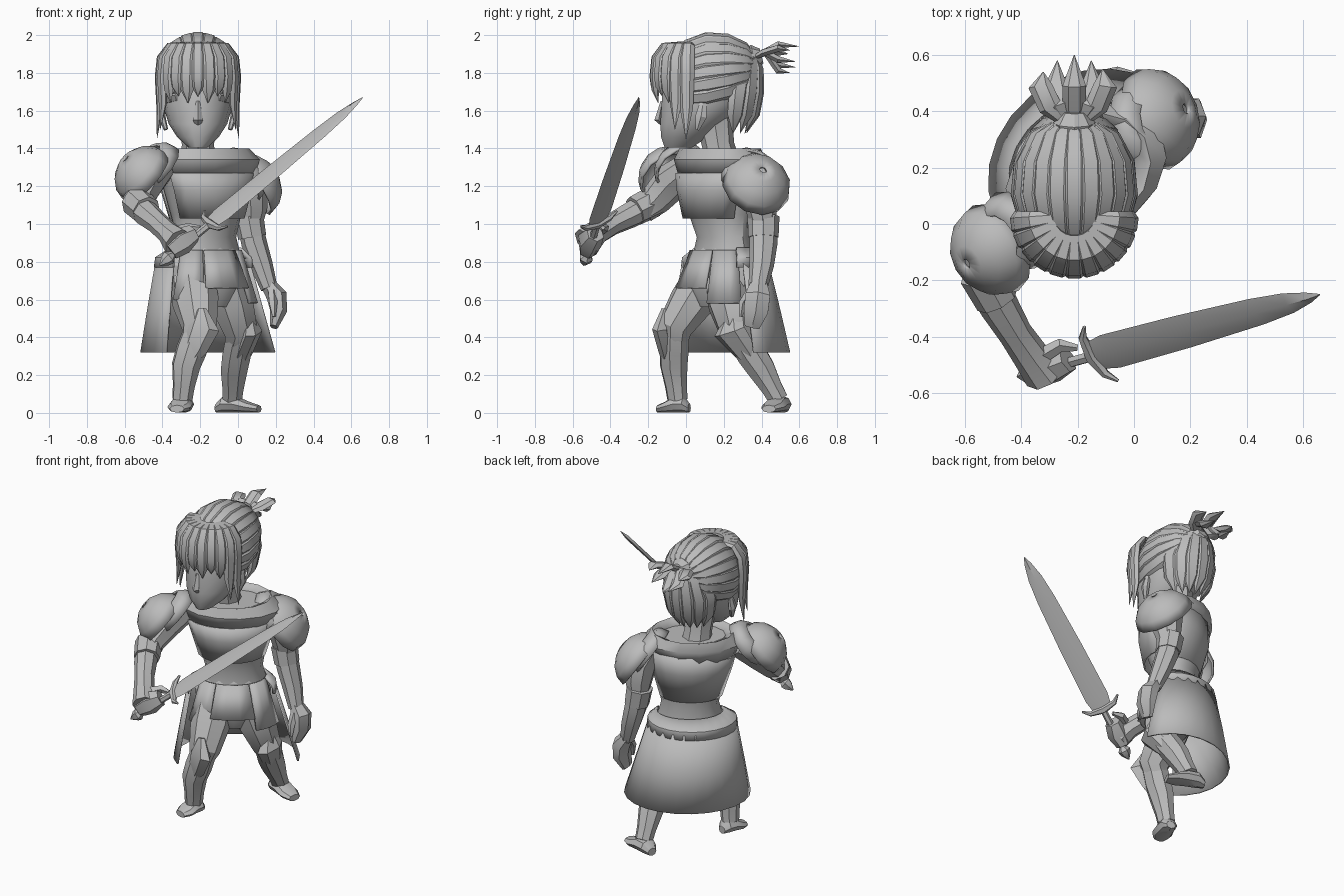
import bpy, bmesh, math
from math import sin, cos, radians
from mathutils import Vector

cube = bpy.data.objects.get("Cube")
if cube:
    bpy.data.objects.remove(cube, do_unlink=True)

grey = bpy.data.materials.new("plain_grey")
grey.use_nodes = True
COLOUR = (0.5, 0.5, 0.5, 1)
grey.diffuse_color = COLOUR
grey.node_tree.nodes["Principled BSDF"].inputs["Base Color"].default_value = COLOUR
UP = Vector((0, 0, 1))
parts = []


def finish(name, bm, thick=0):
    bmesh.ops.remove_doubles(bm, verts=bm.verts, dist=0.0005)
    bmesh.ops.recalc_face_normals(bm, faces=bm.faces)
    mesh = bpy.data.meshes.new(name)
    bm.to_mesh(mesh)
    bm.free()
    mesh.materials.append(grey)
    ob = bpy.data.objects.new(name, mesh)
    bpy.context.collection.objects.link(ob)
    if thick:
        mod = ob.modifiers.new("thickness", 'SOLIDIFY')
        mod.thickness = thick
        mod.offset = 0
    parts.append(ob)
    return ob


def sweep(name, rows, side=(1, 0, 0), axis=None, n=8, arc=None, thick=0):
    """Skin elliptical sections (x, y, z, width, depth) along a path."""
    bm, rings = bmesh.new(), []
    pts = [Vector(r[:3]) for r in rows]
    a0, a1 = arc or (0, 360)
    count = n + 1 if arc else n
    for i, r in enumerate(rows):
        t = axis or (pts[min(i + 1, len(pts) - 1)] - pts[max(i - 1, 0)]).normalized()
        u = Vector(side)
        u = (u - t * u.dot(t)).normalized()
        v = t.cross(u)
        ring = []
        for j in range(count):
            a = radians(a0 + (a1 - a0) * j / n)
            ring.append(bm.verts.new(pts[i] + u * r[3] * cos(a) + v * r[4] * sin(a)))
        rings.append(ring)
    for p, q in zip(rings, rings[1:]):
        for j in range(n):
            k = (j + 1) % count
            bm.faces.new((p[j], p[k], q[k], q[j]))
    if not arc:
        bm.faces.new(rings[0])
        bm.faces.new(rings[-1])
    return finish(name, bm, thick)


def lock(name, path, side, width, depth=0.022, n=6):
    """A flattened strand of hair that ends in a point."""
    last = len(path) - 1
    taper = [0.55 + 0.45 * sin(math.pi * i / last) if i < last else 0.03 for i in range(last + 1)]
    return sweep(name, [(*p, width * k, depth * k) for p, k in zip(path, taper)], side, n=n)


def dome(name, centre, axis, radius, height, stops=(0, 22, 45, 68, 84)):
    """Armour shell around an outward axis."""
    a = Vector(axis).normalized()
    rows = [(*(Vector(centre) + a * height * sin(radians(s))),
             radius * cos(radians(s)), radius * cos(radians(s))) for s in stops]
    return sweep(name, rows, (0, 0, 1), a, 12, (0, 360), 0.014)


def yaw(deg):
    return (cos(radians(deg)), sin(radians(deg)), 0)


# Torso, turned so the right shoulder leads
sweep("torso", [(-.17, .2, .80, .21, .15), (-.17, .2, .93, .175, .125), (-.17, .19, 1.05, .2, .16),
                (-.17, .18, 1.18, .24, .19), (-.17, .18, 1.3, .27, .18), (-.18, .18, 1.37, .2, .14)],
      yaw(35), UP, 14)
sweep("chest_plate", [(-.17, .18, 1.03, .205, .185), (-.17, .18, 1.18, .25, .21),
                      (-.17, .18, 1.27, .28, .205)], yaw(35), UP, 8, (195, 345), .012)
sweep("back_plate", [(-.17, .19, .98, .19, .14), (-.17, .18, 1.18, .25, .2),
                     (-.17, .18, 1.3, .28, .2)], yaw(35), UP, 8, (15, 165), .012)
sweep("collar", [(-.17, .18, 1.26, .27, .195), (-.17, .18, 1.34, .3, .215),
                 (-.18, .18, 1.395, .25, .2), (-.18, .18, 1.36, .19, .14)],
      yaw(30), UP, 14, (0, 360), .01)

# Hips, belt, hanging plates and rear skirt
sweep("hips", [(-.15, .17, .56, .13, .1), (-.16, .18, .66, .22, .16), (-.17, .19, .78, .23, .17),
               (-.17, .2, .88, .18, .13)], yaw(35), UP, 12)
sweep("belt", [(-.18, .19, .77, .27, .235), (-.18, .19, .82, .265, .225),
               (-.17, .2, .87, .2, .15)], yaw(35), UP, 14, (-20, 200), .015)
sweep("skirt", [(-.15, .2, .32, .38, .33), (-.165, .195, .55, .325, .285),
                (-.18, .19, .8, .265, .23)], yaw(35), UP, 14, (-12, 200), .01)
for label, start, end, low in (("right", 198, 238, .6), ("middle", 240, 298, .66), ("left", 300, 346, .58)):
    sweep(label + "_hip_plate", [(-.16, .18, low, .28, .21), (-.17, .19, .86, .2, .145)],
          yaw(35), UP, 3, (start, end), .014)

# Legs: thigh, knee guard, shin and foot
LEGS = {
    "right": ((-.24, .1, .7), (-.205, -.06, .45), (-.275, -.065, .25), (-.295, -.045, .07), -105),
    "left": ((-.07, .21, .7), (.015, .27, .43), (-.02, .4, .23), (-.03, .49, .07), -20),
}
for label, (hip, knee, calf, ankle, heading) in LEGS.items():
    h, k, c, a = map(Vector, (hip, knee, calf, ankle))
    toe = Vector(yaw(heading))
    across = Vector(yaw(heading + 90))
    sweep(label + "_thigh", [(*h, .12, .12), (*h.lerp(k, .45), .125, .12), (*k, .095, .095),
                             (*k.lerp(c, .35), .075, .075)], across)
    sweep(label + "_shin", [(*k.lerp(c, .1), .08, .08), (*c.lerp(k, .4), .085, .08), (*c, .078, .075),
                            (*c.lerp(a, .6), .06, .06), (*a, .055, .055)], across)
    front = Vector((.02, -.07, 0)) if label == "right" else Vector((.06, -.04, 0))
    sweep(label + "_knee_guard", [(*(k + front * .7 + UP * .1), .025, .02), (*(k + front), .09, .045),
                                  (*(k.lerp(c, .55) + front * .6), .07, .04),
                                  (*(c + front * .5), .02, .02)], across, n=6)
    size = .72 if label == "right" else 1
    foot = [(-.09, .03, .025), (-.05, .055, .045), (.02, .06, .045), (.09, .065, .03), (.15, .04, .02)]
    sweep(label + "_foot", [(*(Vector((a.x, a.y, rz + .001)) + toe * s * size), w, rz)
                            for s, w, rz in foot], across, toe)

# Arms
sweep("left_upper_arm", [(0, .34, 1.31, .08, .08), (.06, .38, 1.2, .1, .1), (.07, .4, 1.08, .085, .085),
                         (.065, .41, .98, .06, .06)])
sweep("left_forearm", [(.06, .41, 1.02, .065, .07), (.085, .41, .9, .068, .075), (.125, .4, .78, .06, .065),
                       (.165, .38, .66, .045, .05)])
sweep("left_cuff", [(.055, .41, 1.04, .08, .085), (.075, .41, .93, .075, .08)], n=8)
sweep("left_hand", [(.16, .385, .68, .04, .05), (.205, .38, .62, .055, .075), (.215, .37, .54, .045, .075),
                    (.19, .35, .455, .022, .045)], n=6)
sweep("left_thumb", [(.18, .34, .64, .025, .025), (.185, .3, .58, .024, .022), (.19, .29, .51, .01, .01)], n=5)
sweep("right_upper_arm", [(-.4, .03, 1.31, .08, .08), (-.48, -.07, 1.23, .1, .1),
                          (-.525, -.16, 1.13, .085, .085), (-.51, -.23, 1.07, .07, .07)], n=8)
sweep("right_forearm", [(-.53, -.2, 1.1, .07, .07), (-.48, -.29, 1.05, .07, .07), (-.42, -.39, 1.0, .06, .06),
                        (-.365, -.47, .95, .06, .065), (-.32, -.53, .9, .085, .075)], UP)
sweep("right_cuff", [(-.54, -.17, 1.12, .085, .085), (-.485, -.27, 1.07, .08, .08)], UP)
sweep("right_fist", [(-.36, -.52, .86, .055, .05), (-.3, -.51, .91, .075, .065),
                     (-.235, -.48, .95, .05, .05)], UP, n=6)
sweep("right_thumb", [(-.33, -.47, .96, .03, .03), (-.26, -.43, .98, .025, .025),
                      (-.2, -.44, .98, .012, .012)], UP, n=5)

# Shoulder armour: large shell and a smaller plate toward the neck
for label, centre, axis, r in (("left", (.065, .37, 1.2), (.75, .25, .55), .18),
                               ("right", (-.49, -.085, 1.25), (-.65, -.35, .6), .165)):
    dome(label + "_shoulder_guard", centre, axis, r, .15)
    inner = Vector(centre) + (Vector((-.17, .2, 1.3)) - Vector(centre)) * .22 + UP * .03
    dome(label + "_shoulder_plate", inner, axis, r * .88, .12, (0, 25, 50))

# Sword
tip, guard = Vector((.66, -.25, 1.67)), Vector((-.15, -.47, 1.0))
along = (tip - guard).normalized()
edge = Vector((.5, -.8, -.34))
BLADE = [(.02, .06), (.08, .072), (.4, .068), (.72, .056), (.86, .043), (.95, .022), (1, .002)]
sweep("blade", [(*guard.lerp(tip, s), w, min(.012, w)) for s, w in BLADE], edge, along, 4)
GUARD = [(-.12, .045, .006), (-.08, .01, .016), (0, 0, .026), (.08, .01, .016), (.12, .045, .006)]
sweep("cross_guard", [(*(guard + edge * s + along * lift), w, w) for s, lift, w in GUARD], along, n=6)
sweep("grip", [(*(guard - along * s), .02, .02) for s in (0, .29)], edge, n=6)
sweep("pommel", [(*(guard - along * s), w, w) for s, w in ((.26, .02), (.285, .038), (.31, .032), (.35, .004))],
      edge, n=6)

# Head
HX = -.212
sweep("neck", [(HX, .2, 1.28, .1, .1), (HX, .17, 1.42, .085, .085), (HX, .15, 1.55, .1, .1)], n=8)
sweep("head", [(HX, -.04, 1.405, .05, .075), (HX, -.01, 1.46, .11, .125), (HX, .03, 1.53, .155, .17),
               (HX, .09, 1.63, .185, .225), (HX, .11, 1.76, .19, .235), (HX, .12, 1.88, .16, .2),
               (HX, .12, 1.955, .08, .11)], axis=UP, n=14)
sweep("nose", [(HX, -.125, 1.65, .012, .01), (HX, -.145, 1.55, .026, .022), (HX, -.13, 1.525, .016, .008)],
      axis=UP, n=4)
for s in (-1, 1):
    sweep("ear", [(HX + s * .17, .06, 1.5, .012, .012), (HX + s * .19, .08, 1.57, .018, .035),
                  (HX + s * .18, .09, 1.64, .012, .02)], n=6)

# Swept-back hair: strands gathered at the bun
for i in range(15):
    a = radians(-112 + 16 * i)
    path = []
    for th in (35, 60, 85, 110, 135, 158):
        t, s = th / 160, sin(radians(th))
        path.append((HX + .205 * sin(a) * s, .13 - .26 * cos(radians(th)),
                     1.7 + .12 * t + (.28 - .09 * t) * cos(a) * s))
    lock("swept_strand", path, (cos(a), 0, -sin(a)), .05, .024)

# Fringe and long side strands
for i in range(11):
    s = (i - 5) / 5
    b = radians(82 * s)
    outer = abs(s) > .75
    low = 1.45 + .05 * (abs(s) < .9) if outer else 1.64 + .035 * (i % 2)

    def spot(r, z):
        return (HX + r * 1.02 * sin(b), .03 - r * cos(b), z)
    lock("fringe_strand", [spot(.07, 1.955), spot(.15, 1.945), spot(.195, 1.88), spot(.205, 1.78),
                           spot(.2, (1.78 + low) / 2), spot(.185 + .03 * outer, low)],
         yaw(math.degrees(b)), .044, .022)

# Hanging hair at the nape
for i in range(7):
    b = radians(-66 + 22 * i)
    x, y = sin(b), cos(b)
    lock("nape_strand", [(HX + .06 * x, .33 + .03 * y, 1.9), (HX + .13 * x, .24 + .15 * y, 1.82),
                         (HX + .17 * x, .2 + .19 * y, 1.7), (HX + .15 * x, .19 + .18 * y, 1.58),
                         (HX + .1 * x, .2 + .12 * y, 1.48)], (y, -x, 0), .055, .028)

# Bun and tail
sweep("hair_tie", [(HX, .32, 1.87, .06, .06), (HX, .36, 1.88, .075, .07), (HX, .4, 1.89, .045, .04)], n=8)
for dx, y, z in ((-.11, .54, 1.9), (-.06, .58, 1.83), (0, .6, 1.94), (.06, .58, 1.86), (.1, .55, 1.92),
                 (0, .55, 1.8)):
    lock("tail_strand", [(HX + dx * .2, .36, 1.88), (HX + dx * .8, .42, 1.91), (HX + dx * 1.1, .49, z + .01),
                         (HX + dx, y, z)], (1, 0, 0), .045, .022)

# Smooth shading with sharp creases
bpy.ops.object.select_all(action='DESELECT')
for ob in parts:
    ob.select_set(True)
bpy.context.view_layer.objects.active = parts[0]
bpy.ops.object.shade_smooth_by_angle(angle=radians(32))
